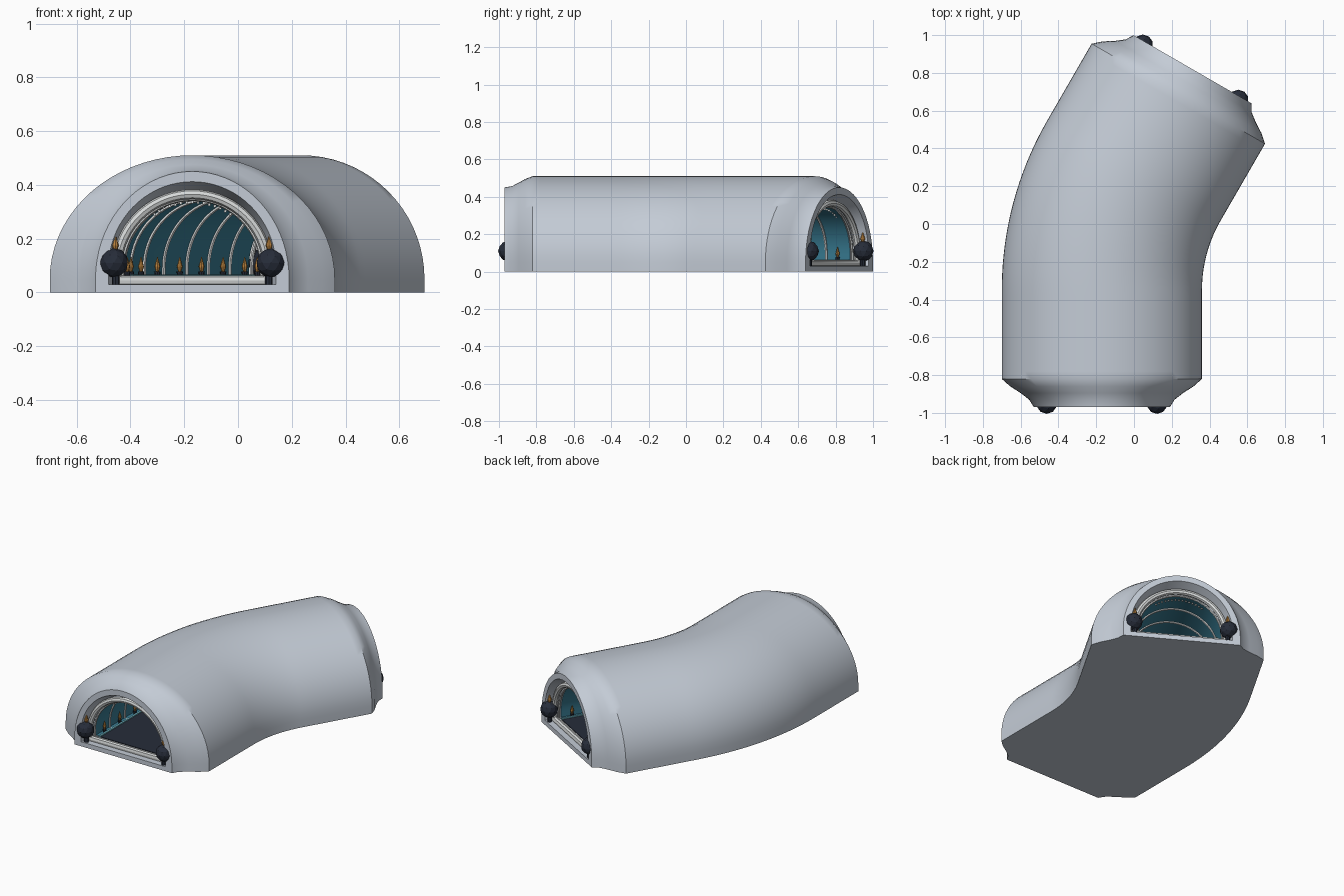
import bpy, bmesh, math
from mathutils import Vector, Matrix

cube = bpy.data.objects.get("Cube")
if cube:
    bpy.data.objects.remove(cube, do_unlink=True)

# Centre line: straight, bend to the right, straight
STRAIGHT, RADIUS, BEND = 0.62, 1.265, math.pi / 6
LENGTH = 2 * STRAIGHT + RADIUS * BEND


def place(u, s, z):
    """Point at sideways offset u, distance s along the tunnel, height z."""
    t = min(max((s - STRAIGHT) / RADIUS, 0), BEND)
    rest = min(s, STRAIGHT) if s < STRAIGHT else max(0, s - STRAIGHT - RADIUS * BEND)
    p = Vector((-0.17 + RADIUS * (1 - math.cos(t)), -0.35 + RADIUS * math.sin(t), z))
    if s < STRAIGHT:
        p.y = -0.97 + rest
    else:
        p += rest * Vector((math.sin(t), math.cos(t), 0))
    return p + u * Vector((math.cos(t), -math.sin(t), 0))


def material(name, rgb):
    m = bpy.data.materials.new(name)
    m.use_nodes = True
    m.diffuse_color = (*rgb, 1)
    m.node_tree.nodes["Principled BSDF"].inputs["Base Color"].default_value = (*rgb, 1)
    return m


grey = material("shell grey", (0.55, 0.60, 0.67))
white = material("trim white", (0.68, 0.70, 0.70))
teal = material("wall teal", (0.04, 0.2, 0.29))
navy = material("dark navy", (0.02, 0.026, 0.042))
gold = material("lamp gold", (0.5, 0.23, 0.05))
cyan = material("glow cyan", (0.2, 0.55, 0.65))


def finish(name, bm, mats, smooth=True):
    bmesh.ops.recalc_face_normals(bm, faces=bm.faces)
    mesh = bpy.data.meshes.new(name)
    bm.to_mesh(mesh)
    bm.free()
    for m in mats:
        mesh.materials.append(m)
    ob = bpy.data.objects.new(name, mesh)
    bpy.context.collection.objects.link(ob)
    if smooth:
        bpy.ops.object.select_all(action="DESELECT")
        ob.select_set(True)
        bpy.context.view_layer.objects.active = ob
        bpy.ops.object.shade_smooth_by_angle(angle=math.radians(35))
    return ob


def arch(s, a, top, bottom, spring, n=36):
    """Closed arch outline standing across the tunnel."""
    pts = [place(a, s, bottom)]
    for i in range(n + 1):
        t = math.pi * i / n
        pts.append(place(a * math.cos(t), s, spring + (top - spring) * math.sin(t)))
    return pts + [place(-a, s, bottom)]


def loft(bm, loops, closed=True, rule=lambda i: 0):
    rows = [[bm.verts.new(p) for p in loop] for loop in loops]
    n = len(rows[0])
    for i in range(len(rows) if closed else len(rows) - 1):
        a, b = rows[i], rows[(i + 1) % len(rows)]
        for j in range(n):
            k = (j + 1) % n
            bm.faces.new((a[j], a[k], b[k], b[j])).material_index = rule(i)
    if not closed:
        bm.faces.new(rows[0])
        bm.faces.new(rows[-1])


def both_ends(stations):
    return stations + [(LENGTH - st[0], *st[1:]) for st in reversed(stations)]


def along(start, end, n):
    return [start + (end - start) * i / n for i in range(n + 1)]


# Shell: outer skin with tapered mouths, then the hollow inside
outer = [(0, 0.36, 0.45), (0.04, 0.385, 0.457), (0.075, 0.43, 0.475),
         (0.11, 0.485, 0.495), (0.15, 0.53, 0.51)]
middle = [(s, 0.53, 0.51) for s in along(0.15, LENGTH - 0.15, 40)[1:-1]]
skin = outer + middle + both_ends(outer)[len(outer):]
mouth = [(0, 0.312, 0.412, 0.03), (0.08, 0.288, 0.382, 0.03), (0.085, 0.262, 0.35, 0.055)]
hollow = [(s, 0.262, 0.35, 0.055) for s in along(0.085, LENGTH - 0.085, 40)[1:-1]]
inside = (mouth + hollow + both_ends(mouth)[len(mouth):])[::-1]
loops = [arch(s, a, top, 0, 0.05) for s, a, top in skin]
loops += [arch(s, a, top, bottom, 0.09) for s, a, top, bottom in inside]
first, last = len(skin) + 2, len(loops) - 3
bm = bmesh.new()
loft(bm, loops, rule=lambda i: 1 if first <= i < last else 0)
finish("tunnel_shell", bm, [grey, teal])


# Rounded hoops: the mouth frames and the inner ribs
def hoop(bm, s, a, top, bottom, r, sides=8):
    rings = []
    for k in range(sides):
        c, d = r * math.cos(2 * math.pi * k / sides), r * math.sin(2 * math.pi * k / sides)
        rings.append(arch(s + d, a + c, top + c, bottom - c, 0.09))
    loft(bm, rings)


for label, s in (("front", 0.05), ("back", LENGTH - 0.05)):
    bm = bmesh.new()
    hoop(bm, s, 0.28, 0.365, 0.045, 0.018)
    finish(label + "_mouth_frame", bm, [white])

RIBS = 12
ribs = along(0.07, LENGTH - 0.07, RIBS - 1)
bm = bmesh.new()
for s in ribs:
    hoop(bm, s, 0.259, 0.347, 0.05, 0.007, 6)
finish("inner_ribs", bm, [white])


# Long strips following the tunnel: floor and edge lights
def strip(name, mat, u, half, z, h):
    bm = bmesh.new()
    loft(bm, [[place(u - half, s, z), place(u + half, s, z),
               place(u + half, s, z + h), place(u - half, s, z + h)]
              for s in along(0.07, LENGTH - 0.07, 40)], closed=False)
    finish(name, bm, [mat])


strip("floor", navy, 0, 0.215, 0.05, 0.012)
for label, side in (("right", -1), ("left", 1)):
    strip(label + "_floor_light", cyan, side * 0.225, 0.006, 0.05, 0.016)


def cone(bm, p, r1, r2, h, sides=8):
    bmesh.ops.create_cone(bm, cap_ends=True, segments=sides, radius1=r1, radius2=r2,
                          depth=h, matrix=Matrix.Translation(p + Vector((0, 0, h / 2))))


# A flame: bulging base and a pointed tip
def flame(bm, p, r, h):
    cone(bm, p, r * 0.5, r, h * 0.35)
    cone(bm, p + Vector((0, 0, h * 0.35)), r, 0.001, h * 0.65)


# Wall lamps between the ribs
flames, cups = bmesh.new(), bmesh.new()
for s in [(a + b) / 2 for a, b in zip(ribs, ribs[1:])]:
    for side in (-1, 1):
        cone(cups, place(side * 0.242, s, 0.055), 0.008, 0.012, 0.022)
        flame(flames, place(side * 0.242, s, 0.077), 0.011, 0.055)
finish("wall_lamp_flames", flames, [gold])
finish("wall_lamp_cups", cups, [navy])

# Mouth ornaments: faceted balls on posts with a flame on top
for label, s in (("front", 0.02), ("back", LENGTH - 0.02)):
    balls, tips = bmesh.new(), bmesh.new()
    for side in (-1, 1):
        p = place(side * 0.292, s, 0.11)
        bmesh.ops.create_icosphere(balls, subdivisions=2, radius=0.055,
                                   matrix=Matrix.Translation(p))
        cone(balls, place(side * 0.285, s, 0.03), 0.014, 0.014, 0.04)
        flame(tips, place(side * 0.286, s, 0.155), 0.013, 0.058)
    finish(label + "_mouth_balls", balls, [navy], smooth=False)
    finish(label + "_mouth_flames", tips, [gold])

# Small studs under the crown of each mouth
studs = bmesh.new()
for s in (0.1, LENGTH - 0.1):
    for i in range(15):
        t = math.radians(55 + 5 * i)
        p = place(0.245 * math.cos(t), s, 0.09 + 0.245 * math.sin(t))
        bmesh.ops.create_cube(studs, size=0.009, matrix=Matrix.Translation(p))
finish("ceiling_studs", studs, [white], smooth=False)
